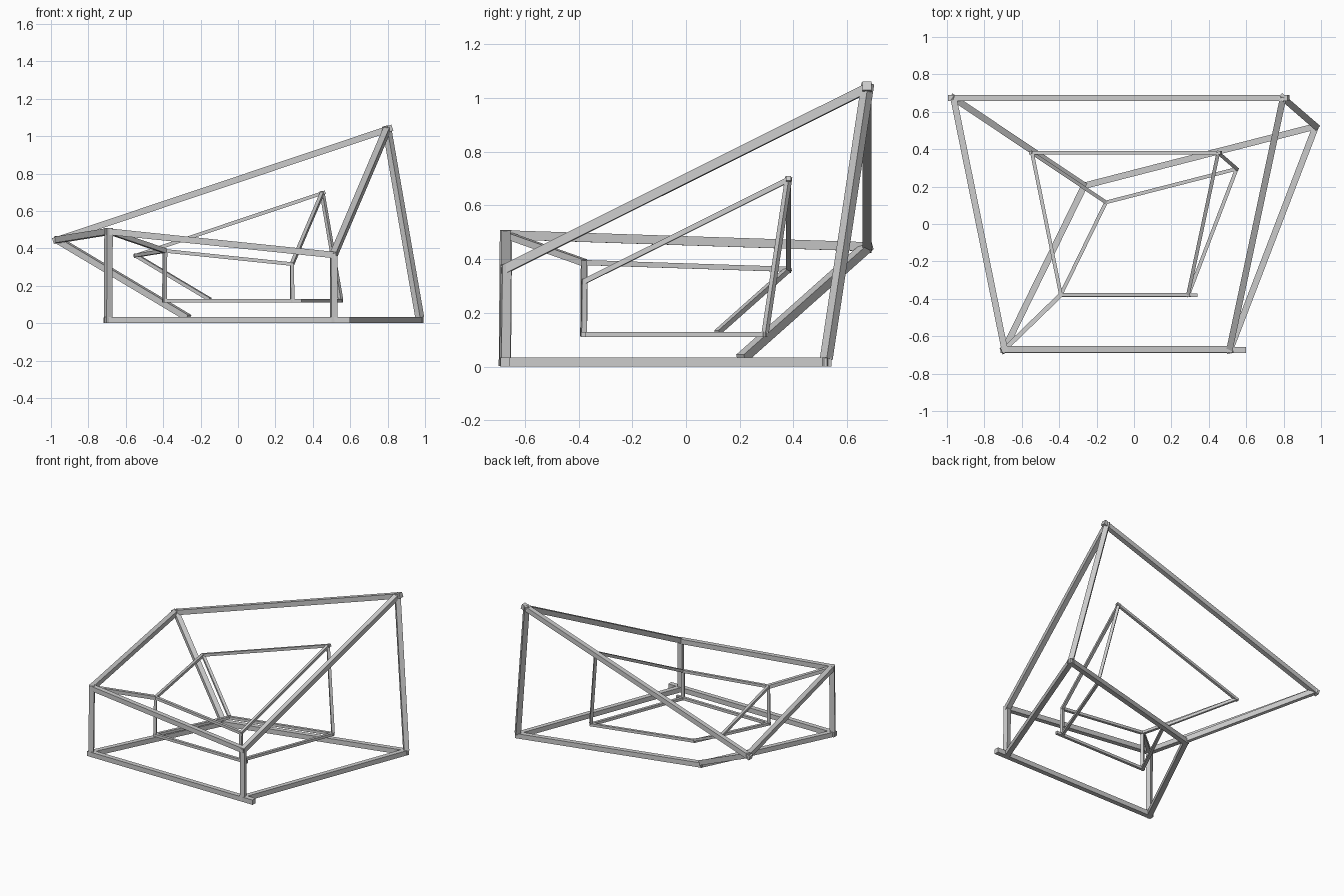
import bpy, math
from mathutils import Vector, Matrix

if "Cube" in bpy.data.objects:
    bpy.data.objects.remove(bpy.data.objects["Cube"])

# Corners of the skewed outer frame (beam centre lines)
LOW = 0.017
FL, FR = Vector((-0.695, -0.674, LOW)), Vector((0.513, -0.674, LOW))
BR, BL = Vector((0.972, 0.522, LOW)), Vector((-0.265, 0.205, LOW))
TFL, TFR = Vector((-0.692, -0.67, 0.49)), Vector((0.511, -0.67, 0.365))
TBR, TBL = Vector((0.797, 0.674, 1.036)), Vector((-0.965, 0.674, 0.446))
WIDTH = 0.034
RATIO, LIFT = 0.565, 0.11


def beam(name, a, b, w, start=0.0, end=0.0, roll=0.0):
    """Square beam from a to b, with extra length at either end."""
    d = (b - a).normalized()
    a, b = a - d * start, b + d * end
    side = d.cross(Vector((0, 0, 1)))
    side = side.normalized() if side.length > 0.02 else Vector((1, 0, 0))
    up = side.cross(d).normalized()
    m = Matrix((side, d, up)).transposed().to_4x4()
    m = m @ Matrix.Rotation(roll, 4, 'Y')
    m = Matrix.Translation((a + b) / 2) @ m @ Matrix.Diagonal((w, (b - a).length, w, 1))
    bpy.ops.mesh.primitive_cube_add(size=1)
    ob = bpy.context.object
    ob.name = name
    ob.data.transform(m)
    return ob


def frame(prefix, s, lift):
    def p(v):
        return Vector((v.x * s, v.y * s, v.z * s + lift))

    up = Vector((0, 0, 0.012))
    parts = [
        # floor beams, the front one overshooting its corner
        ("floor_front", FL, FR, 0.02, 0.087, 0),
        ("floor_right", FR, BR, 0.012, 0.01, 0),
        ("floor_back", BL, BR, 0.012, 0.012, 0),
        ("floor_left", FL, BL, 0.01, 0.012, 0),
        # roof beams
        ("roof_front", TFL, TFR, 0.012, 0.012, 0),
        ("roof_right", TFR, TBR, 0.012, 0.01, 0),
        ("roof_back", TBL, TBR, 0.025, 0.03, 0),
        ("roof_left", TFL, TBL, 0.012, 0.01, 0),
        # posts
        ("post_front_left", FL, TFL, 0.015, 0.018, math.radians(27)),
        ("post_front_right", FR, TFR, 0.015, 0.015, math.radians(12)),
        ("post_back_right", BR + up, TBR, 0, 0.018, 0),
        ("post_back_left", BL + up, TBL, 0, 0.012, 0),
    ]
    for name, a, b, e0, e1, roll in parts:
        beam(f"{prefix}_{name}", p(a), p(b), WIDTH * s, e0 * s, e1 * s, roll)
    return p(TFL)


outer_corner = frame("outer", 1.0, 0.0)
inner_corner = frame("inner", RATIO, LIFT)

# Strut holding the inner frame at the upper front left corner
beam("connecting_strut", outer_corner, inner_corner, 0.025)
